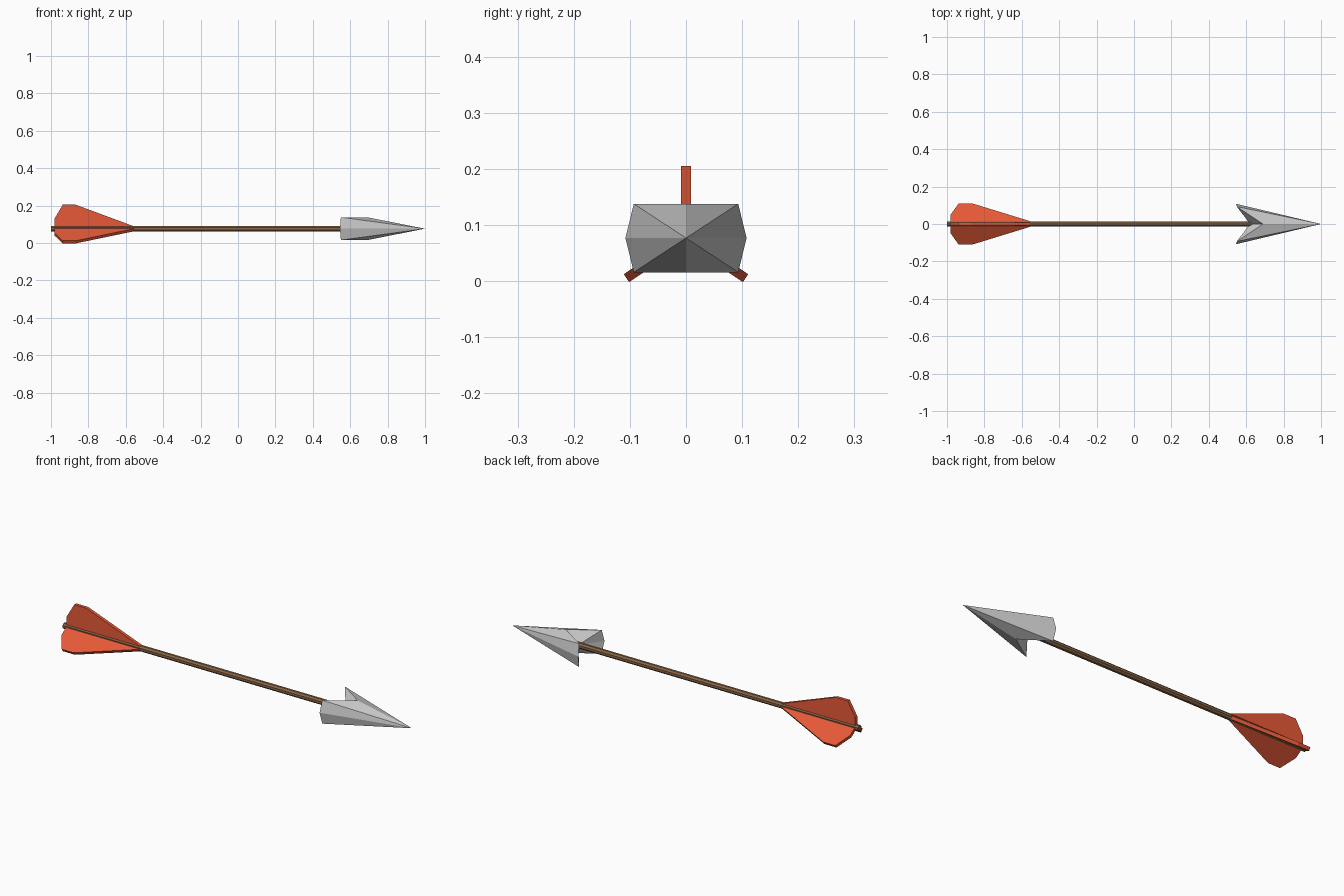
import bpy, bmesh
from math import radians, pi
from mathutils import Matrix

if "Cube" in bpy.data.objects:
    bpy.data.objects.remove(bpy.data.objects["Cube"])

ZC = 0.077  # height of the arrow's axis


def make_material(name, color):
    mat = bpy.data.materials.new(name)
    mat.diffuse_color = color
    mat.use_nodes = True
    mat.node_tree.nodes["Principled BSDF"].inputs["Base Color"].default_value = mat.diffuse_color
    return mat


def finish(bm, name, mat=None):
    bmesh.ops.recalc_face_normals(bm, faces=bm.faces[:])
    mesh = bpy.data.meshes.new(name)
    bm.to_mesh(mesh)
    bm.free()
    obj = bpy.data.objects.new(name, mesh)
    obj.location.z = ZC
    if mat:
        mesh.materials.append(mat)
    bpy.context.collection.objects.link(obj)
    return obj


wood = make_material("wood", (0.25, 0.13, 0.06, 1))
red = make_material("feather_red", (0.8, 0.1, 0.04, 1))

# Shaft: eight-sided rod along x
bm = bmesh.new()
bmesh.ops.create_cone(
    bm, cap_ends=True, segments=8, radius1=0.0155, radius2=0.0155, depth=1.66,
    matrix=Matrix.Translation((-0.17, 0, 0)) @ Matrix.Rotation(pi / 2, 4, 'Y')
    @ Matrix.Rotation(pi / 8, 4, 'Z'))
finish(bm, "shaft", wood)

# Fletching: one outline in x and radius, thickened and turned to three angles
outline = [(-0.98, 0), (-0.98, 0.055), (-0.937, 0.128), (-0.868, 0.128),
           (-0.56, 0.014), (-0.53, 0)]
thick = 0.017
for name, angle in (("top", 0), ("left", 124), ("right", -124)):
    bm = bmesh.new()
    face = bm.faces.new([bm.verts.new((x, -thick / 2, r)) for x, r in outline])
    ext = bmesh.ops.extrude_face_region(bm, geom=[face], use_keep_orig=True)
    moved = [v for v in ext["geom"] if isinstance(v, bmesh.types.BMVert)]
    bmesh.ops.translate(bm, verts=moved, vec=(0, thick, 0))
    bmesh.ops.rotate(bm, verts=bm.verts[:], cent=(0, 0, 0),
                     matrix=Matrix.Rotation(radians(angle), 3, 'X'))
    finish(bm, "feather_" + name, red)

# Arrowhead: swept-back ring of eight points, joined to the tip and a rear hub
quarter = [(0.69, 0, 0.061), (0.55, 0.093, 0.061), (0.545, 0.108, 0)]
ring = quarter + [(x, y, -z) for x, y, z in quarter[1::-1]]
ring += [(x, -y, z) for x, y, z in ring[3:0:-1]]
bm = bmesh.new()
verts = [bm.verts.new(p) for p in ring]
tip = bm.verts.new((1.0, 0, 0))
hub = bm.verts.new((0.62, 0, 0))
for i in range(8):
    bm.faces.new((verts[i], verts[(i + 1) % 8], tip))
for i in range(0, 8, 2):
    # rear patches split between the hub and each barb corner
    a, b, c = verts[i], verts[(i + 1) % 8], verts[(i + 2) % 8]
    bm.faces.new((hub, b, a))
    bm.faces.new((hub, c, b))
finish(bm, "arrowhead")
